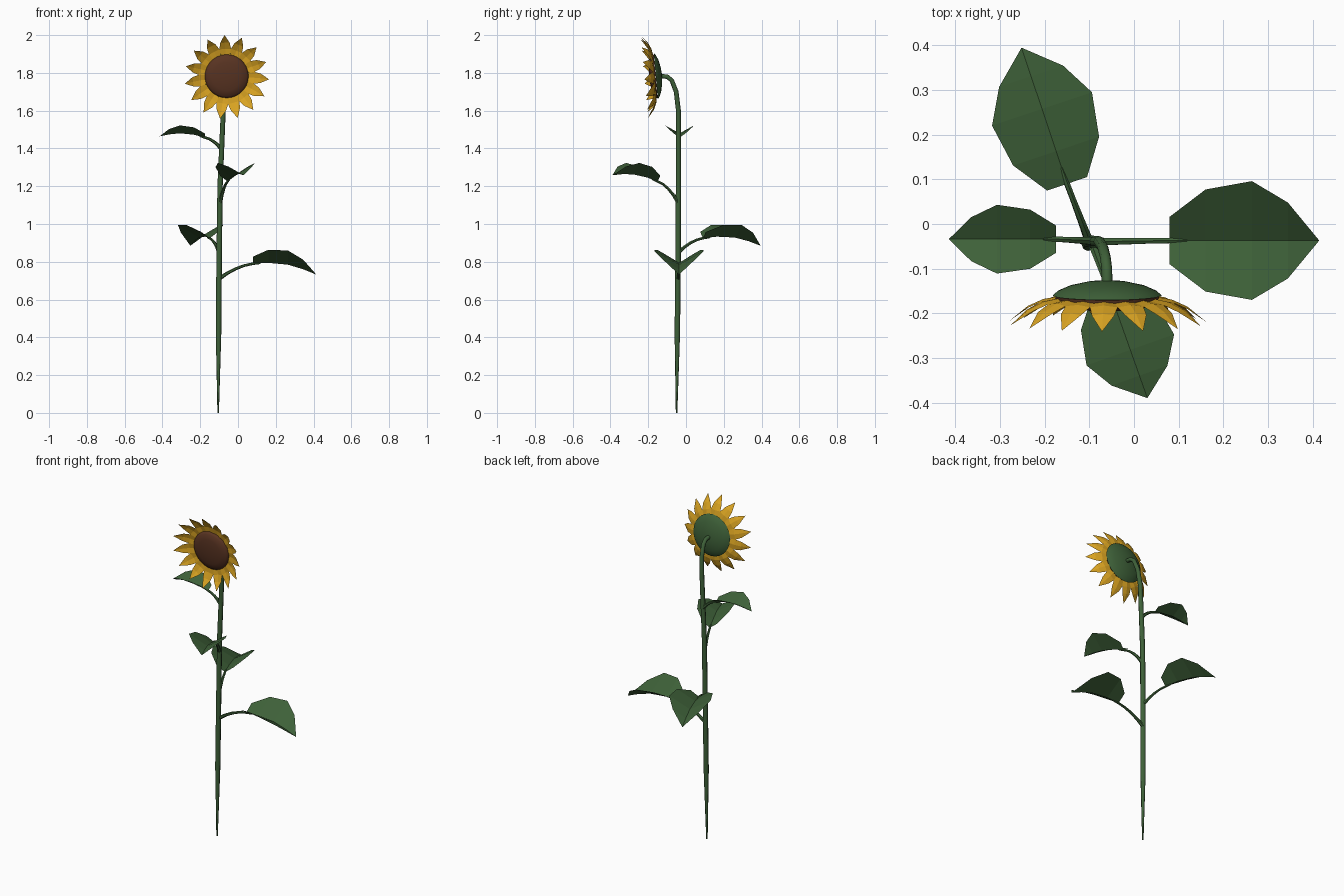
import bpy, bmesh, math
from mathutils import Vector, Matrix

cube = bpy.data.objects.get("Cube")
if cube:
    bpy.data.objects.remove(cube, do_unlink=True)


def material(name, rgb):
    mat = bpy.data.materials.new(name)
    mat.use_nodes = True
    color = (*rgb, 1)
    mat.diffuse_color = color
    bsdf = mat.node_tree.nodes["Principled BSDF"]
    bsdf.inputs["Base Color"].default_value = color
    bsdf.inputs["Roughness"].default_value = 0.8
    return mat


GREEN = material("leaf_green", (0.048, 0.118, 0.040))
YELLOW = material("petal_yellow", (0.70, 0.37, 0.016))
BROWN = material("seed_brown", (0.10, 0.034, 0.016))


def finish(name, bm, mat, smooth=None, matrix=None, recalc=True):
    if recalc:
        bmesh.ops.recalc_face_normals(bm, faces=bm.faces)
    if matrix:
        bm.transform(matrix)
    mesh = bpy.data.meshes.new(name)
    bm.to_mesh(mesh)
    bm.free()
    mesh.materials.append(mat)
    obj = bpy.data.objects.new(name, mesh)
    bpy.context.collection.objects.link(obj)
    if smooth:
        bpy.ops.object.select_all(action='DESELECT')
        obj.select_set(True)
        bpy.context.view_layer.objects.active = obj
        bpy.ops.object.shade_smooth_by_angle(angle=math.radians(smooth))
    return obj


def bridge(bm, rings):
    for a, b in zip(rings, rings[1:]):
        for i in range(len(a)):
            j = (i + 1) % len(a)
            bm.faces.new((a[i], a[j], b[j], b[i]))


def tube(name, points, radii, sides=8):
    """Tapered tube following a path."""
    bm = bmesh.new()
    pts = [Vector(p) for p in points]
    rings = []
    for i, p in enumerate(pts):
        along = pts[min(i + 1, len(pts) - 1)] - pts[max(i - 1, 0)]
        rot = Vector((0, 0, 1)).rotation_difference(along)
        rings.append([bm.verts.new(p + rot @ Vector((
            radii[i] * math.cos(math.tau * k / sides),
            radii[i] * math.sin(math.tau * k / sides), 0))) for k in range(sides)])
    bridge(bm, rings)
    bm.faces.new(rings[0])
    bm.faces.new(rings[-1])
    return finish(name, bm, GREEN, 50)


def dome(name, profile, mat, matrix, sides=28):
    """Lathe of (radius, height) pairs, closed with a pole."""
    bm = bmesh.new()
    rings = [[bm.verts.new((r * math.cos(math.tau * k / sides),
                            r * math.sin(math.tau * k / sides), h))
              for k in range(sides)] for r, h in profile[:-1]]
    bridge(bm, rings)
    pole = bm.verts.new((0, 0, profile[-1][1]))
    for k in range(sides):
        bm.faces.new((rings[-1][k], rings[-1][(k + 1) % sides], pole))
    bm.faces.new(rings[0])
    return finish(name, bm, mat, 60, matrix)


def leaf(name, stem, base, tip, width, lift):
    """V-folded blade from base to tip, with a curved stalk back to the stem."""
    stem, base, tip = Vector(stem), Vector(base), Vector(tip)
    flat = Vector((tip.x - base.x, tip.y - base.y, 0))
    side = Vector((-flat.y, flat.x, 0)).normalized()
    up = Vector((0, 0, 1))
    arch = 0.08 * flat.length
    # fraction of length, half width share, edge lift share
    stations = ((0.0, 0.40, 0.50), (0.24, 0.86, 0.92), (0.55, 1.0, 1.0), (0.79, 0.64, 0.68))
    bm = bmesh.new()
    rows = []
    for t, w, h in stations:
        mid = base.lerp(tip, t) + up * arch * math.sin(math.pi * t)
        rows.append([bm.verts.new(mid + side * s * w * width + up * abs(s) * h * lift)
                     for s in (-1, 0, 1)])
    for a, b in zip(rows, rows[1:]):
        for i in (0, 1):
            bm.faces.new((a[i], b[i], b[i + 1], a[i + 1]))
    end = bm.verts.new(tip)
    for i in (0, 1):
        bm.faces.new((rows[-1][i], end, rows[-1][i + 1]))
    finish(name, bm, GREEN, recalc=False)
    # stalk rises first, then levels out into the blade
    bend = stem.lerp(base, 0.5)
    bend.z = stem.z + 0.85 * (base.z - stem.z)
    path = [stem.lerp(bend, t).lerp(bend.lerp(base, t), t) for t in (0, .25, .5, .75, 1)]
    path.append(base.lerp(tip, 0.12) + up * arch * 0.3)
    tube(name + "_stalk", path, (0.011, 0.009, 0.008, 0.007, 0.007, 0.003), 6)


# Stem, pointed at the foot and bent over at the top
tube("stem",
     [(-.105, -.05, 0), (-.104, -.048, .2), (-.103, -.046, .42), (-.1, -.042, .8),
      (-.095, -.04, 1.2), (-.078, -.04, 1.6), (-.07, -.052, 1.7), (-.064, -.075, 1.76),
      (-.061, -.1, 1.78), (-.06, -.14, 1.783)],
     (.004, .009, .0145, .0145, .014, .013, .0125, .012, .012, .012))

# Leaves, from the lowest to the highest
leaf("lower_left_leaf", (-.1, -.04, .71), (.08, -.037, .79), (.415, -.037, .732), .133, .075)
leaf("lower_back_leaf", (-.1, -.04, .85), (-.15, .09, .925), (-.252, .395, .885), .118, .066)
leaf("upper_front_leaf", (-.095, -.04, 1.11), (-.055, -.15, 1.225), (.03, -.39, 1.258), .104, .06)
leaf("upper_right_leaf", (-.09, -.038, 1.4), (-.175, -.034, 1.458), (-.415, -.034, 1.464), .077, .042)

# Flower head: local z points out of the face, tipped slightly downwards
head = Matrix.Translation((-.06, -.16, 1.783)) @ Matrix.Rotation(math.radians(95), 4, 'X')
dome("head_back", [(.122, 0), (.112, -.009), (.085, -.021), (.045, -.03), (0, -.034)], GREEN, head)
dome("seed_disc", [(.116, .001), (.115, .012), (.106, .021), (.075, .029), (.035, .033), (0, .034)],
     BROWN, head)

# Petals, curling forward to pointed tips with a creased middle
bm = bmesh.new()
count = 15
for k in range(count):
    turn = Matrix.Rotation(math.radians(93) + math.tau * k / count, 4, 'Z')
    rows = [[bm.verts.new(turn @ Vector((r, s * w, h + abs(s) * 0.004))) for s in (-1, 0, 1)]
            for r, w, h in ((.1, .021, .002), (.145, .031, .010), (.18, .025, .026))]
    for a, b in zip(rows, rows[1:]):
        for i in (0, 1):
            bm.faces.new((a[i], b[i], b[i + 1], a[i + 1]))
    tip = bm.verts.new(turn @ Vector((.224, 0, .062)))
    for i in (0, 1):
        bm.faces.new((rows[-1][i], tip, rows[-1][i + 1]))
finish("petals", bm, YELLOW, matrix=head, recalc=False)
